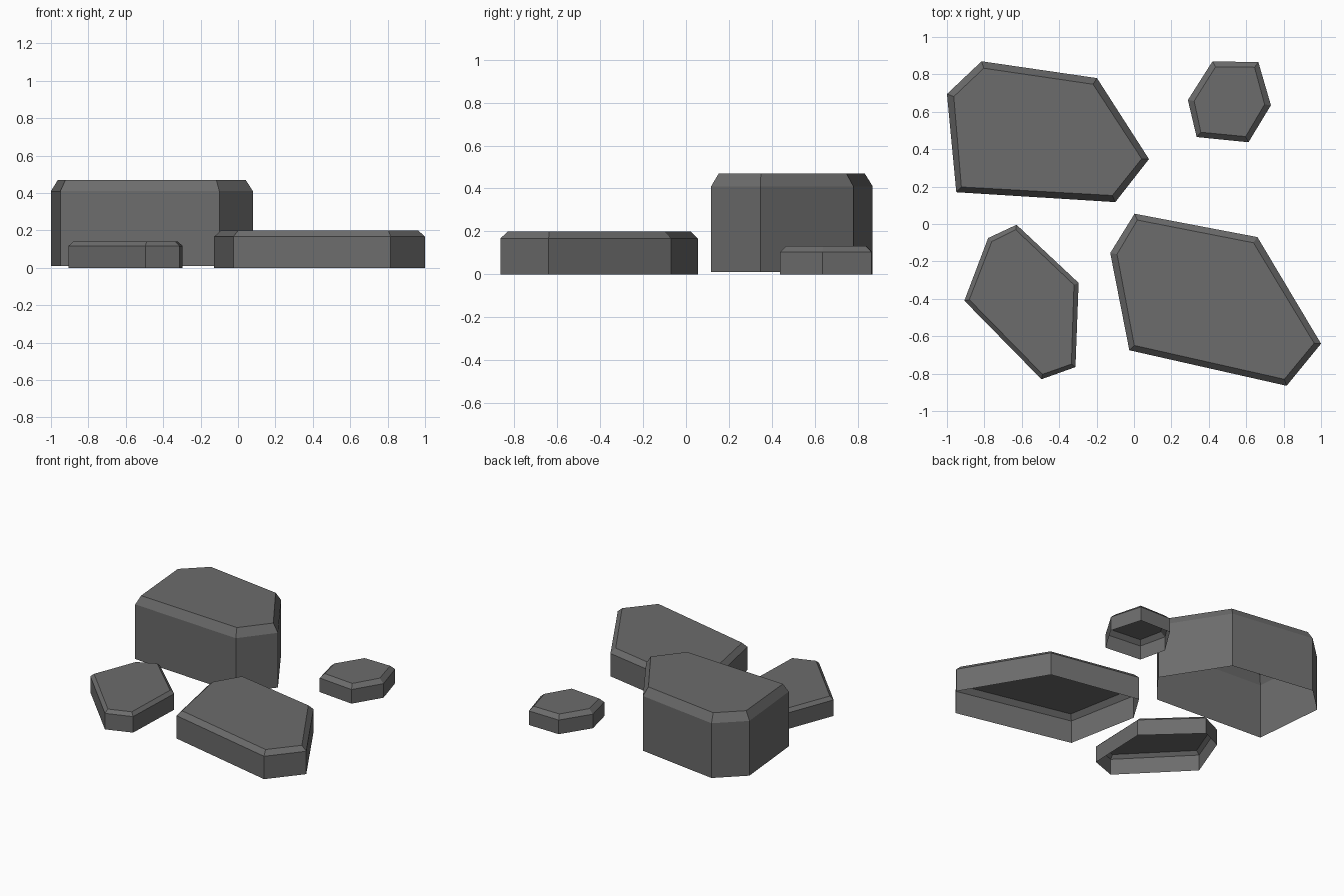
import bpy, bmesh
from mathutils import Vector

if "Cube" in bpy.data.objects:
    bpy.data.objects.remove(bpy.data.objects["Cube"])

stone = bpy.data.materials.new("dark grey stone")
stone.diffuse_color = (0.15, 0.15, 0.15, 1)
stone.use_nodes = True
stone.node_tree.nodes["Principled BSDF"].inputs["Base Color"].default_value = stone.diffuse_color


def make_rock(name, outline, base, shoulder, top, inset):
    """Upright slab with a chamfered rim and an open underside."""
    bm = bmesh.new()
    pts = [Vector(p) for p in outline]          # listed clockwise from above
    n = len(pts)
    # top outline: each corner slides inwards along its bisector
    inner = []
    for i, p in enumerate(pts):
        a = (pts[i - 1] - p).normalized()
        b = (pts[(i + 1) % n] - p).normalized()
        inner.append(p + (a + b).normalized() * inset)
    rings = [[bm.verts.new((p.x, p.y, z)) for p in ring]
             for ring, z in ((pts, base), (pts, shoulder), (inner, top))]
    for lo, hi in zip(rings, rings[1:]):
        for i in range(n):
            j = (i + 1) % n
            bm.faces.new((lo[j], lo[i], hi[i], hi[j]))
    bm.faces.new(rings[-1][::-1])
    mesh = bpy.data.meshes.new(name)
    bm.to_mesh(mesh)
    bm.free()
    mesh.materials.append(stone)
    obj = bpy.data.objects.new(name, mesh)
    bpy.context.collection.objects.link(obj)


# tall boulder at the back left
make_rock("tall_rock",
          [(-1.0, .695), (-.815, .87), (-.198, .78), (.08, .347), (-.10, .117), (-.95, .17)],
          .01, .41, .47, .039)
# wide slab at the front right
make_rock("wide_rock",
          [(-.127, -.155), (.003, .055), (.66, -.07), (1.0, -.64), (.816, -.865), (-.025, -.675)],
          0, .167, .20, .037)
# flat stone at the front left
make_rock("flat_rock",
          [(-.78, -.075), (-.628, -.004), (-.296, -.315), (-.313, -.765), (-.495, -.83), (-.907, -.41)],
          0, .117, .14, .027)
# small stone at the back right
make_rock("small_rock",
          [(.42, .87), (.665, .865), (.732, .635), (.612, .437), (.335, .465), (.288, .663)],
          0, .103, .132, .034)
